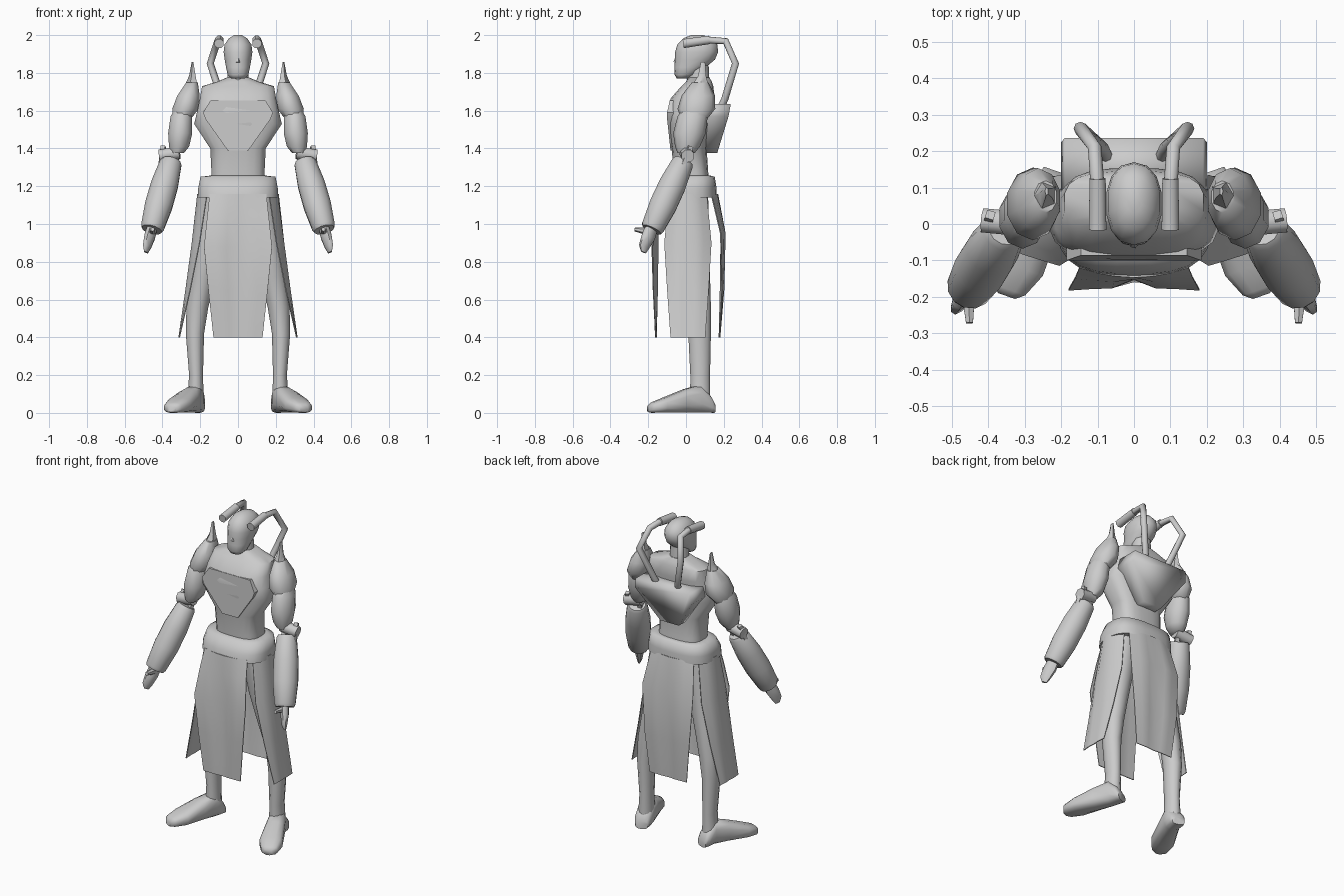
import bpy, bmesh, math
from mathutils import Vector, Matrix

cube = bpy.data.objects.get("Cube")
if cube:
    bpy.data.objects.remove(cube, do_unlink=True)

GREY = (0.6, 0.6, 0.6, 1)
mat = bpy.data.materials.new("plain grey")
mat.use_nodes = True
mat.diffuse_color = GREY
mat.node_tree.nodes["Principled BSDF"].inputs["Base Color"].default_value = GREY


def finish(name, bm, angle=55):
    bmesh.ops.recalc_face_normals(bm, faces=bm.faces[:])
    mesh = bpy.data.meshes.new(name)
    bm.to_mesh(mesh)
    bm.free()
    mesh.materials.append(mat)
    for p in mesh.polygons:
        p.use_smooth = True
    mesh.set_sharp_from_angle(angle=math.radians(angle))
    obj = bpy.data.objects.new(name, mesh)
    bpy.context.collection.objects.link(obj)


def loft(name, rings, axis=(0, 0, 1), sides=12, power=2.0, mirror=1, angle=55):
    """Skin rings of (x, y, z, half width, half depth) set square to one axis."""
    bm = bmesh.new()
    turn = Vector(axis).to_track_quat('Z', 'Y')
    loops = []
    for x, y, z, rx, ry in rings:
        loop = []
        for i in range(sides):
            a = 2 * math.pi * (i + 0.5) / sides
            c, s = math.cos(a), math.sin(a)
            p = Vector((math.copysign(abs(c) ** (2 / power), c) * rx,
                        math.copysign(abs(s) ** (2 / power), s) * ry, 0))
            p = turn @ p + Vector((x, y, z))
            loop.append(bm.verts.new((p.x * mirror, p.y, p.z)))
        loops.append(loop)
    for a, b in zip(loops, loops[1:]):
        for i in range(sides):
            j = (i + 1) % sides
            bm.faces.new((a[i], a[j], b[j], b[i]))
    bm.faces.new(loops[0])
    bm.faces.new(loops[-1])
    finish(name, bm, angle)


def rod(name, a, b, r1, r2, sides=6, mirror=1):
    """Straight tapered bar between two points."""
    loft(name, [(*a, r1, r1), (*b, r2, r2)], Vector(b) - Vector(a), sides, 2, mirror)


def pipe(name, points, r, sides=6, mirror=1):
    """Bent tube whose rings follow the path."""
    pts = [Vector(p) for p in points]
    bm = bmesh.new()
    loops = []
    for k, p in enumerate(pts):
        d = pts[min(k + 1, len(pts) - 1)] - pts[max(k - 1, 0)]
        n = Vector((1, 0, 0)).cross(d).normalized()
        m = d.normalized().cross(n)
        ring = [p + r * (n * math.cos(t) + m * math.sin(t))
                for t in (2 * math.pi * i / sides for i in range(sides))]
        loops.append([bm.verts.new((v.x * mirror, v.y, v.z)) for v in ring])
    for a, b in zip(loops, loops[1:]):
        for i in range(sides):
            j = (i + 1) % sides
            bm.faces.new((a[i], a[j], b[j], b[i]))
    bm.faces.new(loops[0])
    bm.faces.new(loops[-1])
    finish(name, bm)


def slab(name, half, inner, angle):
    """Symmetric plate from half an outline (x, y, z), joined back to depth inner(z)."""
    outline = half + [(-x, y, z) for x, y, z in reversed(half)]
    bm = bmesh.new()
    front = [bm.verts.new(p) for p in outline]
    back = [bm.verts.new((x, inner(z), z)) for x, y, z in outline]
    bm.faces.new(front)
    bm.faces.new(back)
    for i in range(len(front)):
        j = (i + 1) % len(front)
        bm.faces.new((front[i], front[j], back[j], back[i]))
    finish(name, bm, angle)


def skirt_panel(name, degrees, rows):
    """Folded hanging cloth; rows are (z, half width, middle reach, edge reach, centre fold)."""
    cols = 6
    bm = bmesh.new()
    grid = []
    for z, half, mid, edge, fold in rows:
        line = []
        for i in range(cols + 1):
            t = 2 * i / cols - 1
            reach = edge + (mid - edge) * (1 - t * t)
            if i == cols // 2:
                reach -= fold
            line.append(bm.verts.new((t * half, -reach, z)))
        grid.append(line)
    for a, b in zip(grid, grid[1:]):
        for i in range(cols):
            bm.faces.new((a[i], a[i + 1], b[i + 1], b[i]))
    bmesh.ops.recalc_face_normals(bm, faces=bm.faces[:])
    bmesh.ops.solidify(bm, geom=bm.faces[:], thickness=0.005)
    bm.transform(Matrix.Translation((0, 0.01, 0)) @ Matrix.Rotation(math.radians(degrees), 4, 'Z'))
    finish(name, bm)


# Torso, waist and neck
loft("torso", [(0, .03, 1.2, .145, .095), (0, .025, 1.28, .142, .093), (0, .017, 1.4, .148, .093),
               (0, .018, 1.53, .234, .115), (0, .02, 1.6, .217, .118), (0, .036, 1.665, .203, .118),
               (0, .06, 1.73, .192, .085), (0, .068, 1.752, .115, .07), (0, .07, 1.775, .06, .055)],
     sides=20, power=3)
loft("neck", [(0, .065, 1.74, .06, .06), (0, .065, 1.84, .055, .055)], sides=10)
slab("chest_plate", [(.145, -.086, 1.655), (.185, -.1, 1.59), (.172, -.1, 1.555), (.055, -.082, 1.39)],
     lambda z: -.03, 20)
slab("back_plate", [(.19, .237, 1.635), (.2, .225, 1.57), (.065, .165, 1.375)],
     lambda z: .05 + (z - 1.38) * .16, 180)

# Head
loft("head", [(0, -.022, 1.77, .036, .026), (0, -.003, 1.79, .056, .058), (0, .022, 1.83, .065, .083),
              (0, .047, 1.87, .072, .106), (0, .056, 1.91, .078, .114), (0, .06, 1.95, .073, .106),
              (0, .06, 1.983, .05, .075), (0, .06, 2.0, .02, .032)], sides=14, power=2.2, angle=70)
rod("nose", (0, -.056, 1.855), (0, -.046, 1.895), .012, .005, 5)

# Belt flowing into four hanging panels
loft("belt", [(0, .01, 1.14, .214, .154), (0, .013, 1.19, .212, .15),
              (0, .028, 1.25, .2, .125), (0, .03, 1.256, .15, .1)], sides=24, power=2.8, angle=80)
skirt_panel("front_panel", 0, [(1.16, .15, .157, .13, 0), (1.05, .162, .17, .16, .008),
                               (.88, .18, .186, .193, .025), (.65, .157, .184, .186, .02),
                               (.4, .13, .174, .172, .004)])
skirt_panel("back_panel", 180, [(1.16, .15, .16, .125, 0), (.95, .178, .203, .175, .025),
                                (.65, .157, .194, .182, .02), (.4, .13, .172, .17, .004)])
for side, turn in (("left", 90), ("right", -90)):
    skirt_panel(side + "_panel", turn, [(1.16, .1, .216, .165, 0), (.9, .125, .25, .205, .01),
                                        (.65, .11, .282, .255, .01), (.4, .092, .316, .312, .003)])

# Limbs and head tubes, built for each side
for side, m in (("left", 1), ("right", -1)):
    loft(side + "_leg", [(.225, .075, .07, .045, .055), (.222, .075, .2, .038, .054),
                         (.228, .072, .42, .05, .062), (.215, .072, .56, .06, .062),
                         (.185, .055, .72, .07, .075), (.15, .04, .9, .082, .085),
                         (.1, .03, 1.17, .09, .09)], mirror=m)
    loft(side + "_foot", [(.212, .145, .025, .038, .025), (.218, .125, .045, .048, .045),
                          (.228, .07, .075, .052, .075), (.265, -.01, .063, .06, .063),
                          (.315, -.12, .04, .07, .04), (.345, -.18, .028, .05, .028),
                          (.35, -.198, .022, .025, .018)],
         axis=(.35, -1, 0), sides=12, power=2.8, mirror=m)
    loft(side + "_shoulder", [(.3, .04, 1.54, .04, .06), (.278, .055, 1.61, .074, .1),
                              (.262, .065, 1.68, .062, .088), (.243, .075, 1.75, .032, .044)],
         sides=10, mirror=m)
    loft(side + "_shoulder_spike", [(.245, .075, 1.73, .038, .047), (.24, .085, 1.785, .019, .022),
                                    (.24, .09, 1.857, .005, .012)], sides=5, mirror=m)
    loft(side + "_upper_arm", [(.32, 0, 1.375, .035, .045), (.312, .008, 1.41, .056, .066),
                               (.306, .018, 1.48, .067, .086), (.3, .035, 1.57, .06, .08),
                               (.29, .045, 1.62, .04, .055)], sides=10, mirror=m)
    rod(side + "_elbow", (.31, .0, 1.378), (.415, .01, 1.36), .036, .036, 8, m)
    for label, x in (("inner", .318), ("outer", .395)):
        rod(f"{side}_{label}_elbow_link", (x, .025, 1.41), (x + .012, -.015, 1.31), .017, .017, 4, m)

    # Forearm pod leans outward and forward
    start, end = Vector((.352, -.012, 1.335)), Vector((.457, -.182, .97))
    rings = [(*start.lerp(end, t), r, r) for t, r in
             ((0, .05), (.04, .06), (.35, .074), (.65, .075), (.96, .063), (1, .055))]
    loft(side + "_forearm", rings, end - start, 12, mirror=m)
    loft(side + "_hand", [(.452, -.178, .99, .026, .035), (.468, -.2, .93, .026, .04),
                          (.482, -.222, .88, .018, .032), (.487, -.225, .85, .008, .016)],
         axis=(.2, -.3, -1), sides=8, mirror=m)
    rod(side + "_thumb", (.455, -.2, .96), (.452, -.272, .972), .02, .011, 6, m)

    # Tube arching from the back to a thicker end beside the head
    pipe(side + "_head_tube", [(.07, .17, 1.59), (.085, .205, 1.66), (.147, .262, 1.85),
                               (.108, .21, 1.968), (.1, .1, 1.975)], .019, 8, m)
    rod(side + "_tube_end", (.1, -.015, 1.955), (.1, .125, 1.975), .026, .024, 8, m)
